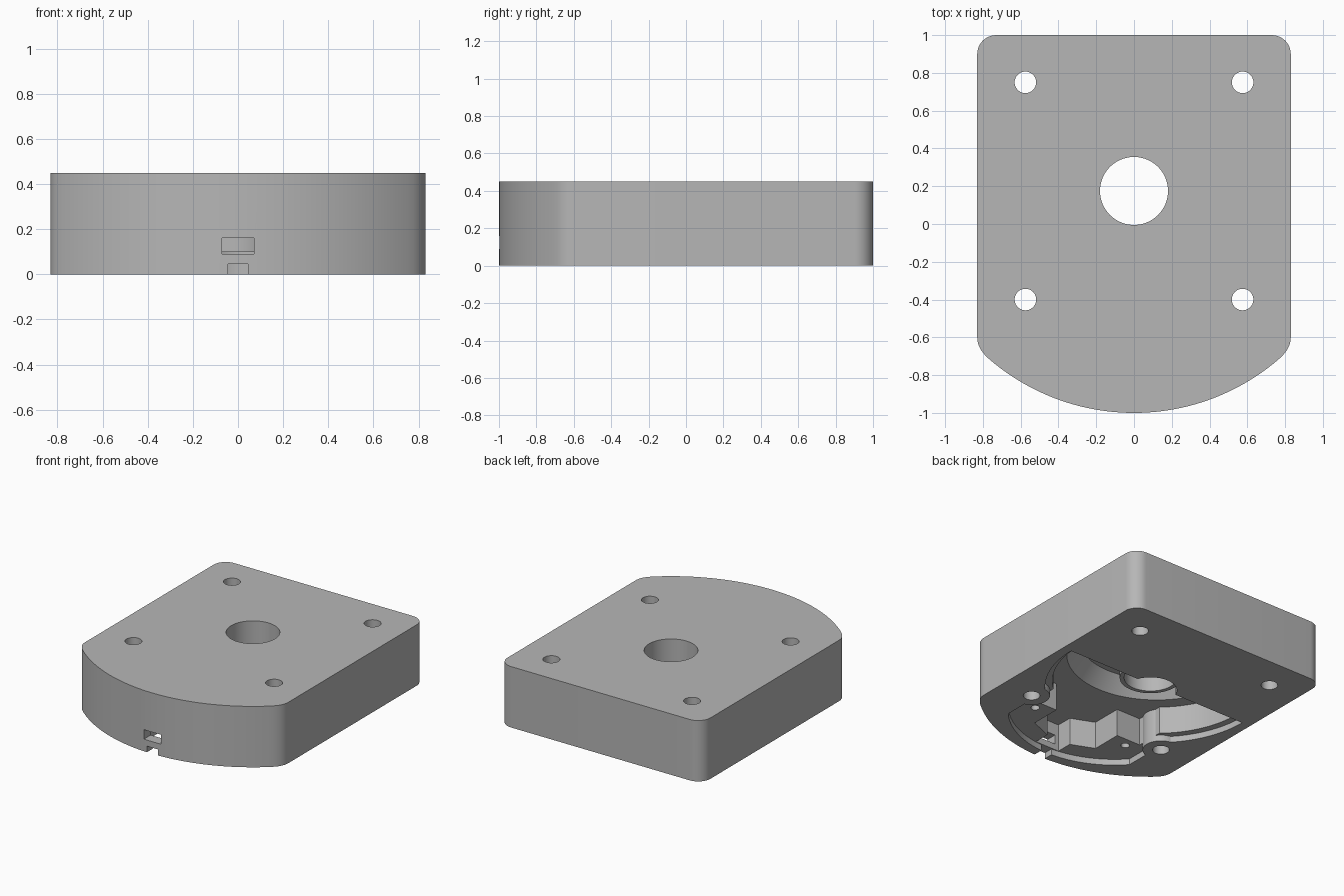
import bpy, bmesh, math

if "Cube" in bpy.data.objects:
    bpy.data.objects.remove(bpy.data.objects["Cube"], do_unlink=True)

HEIGHT = 0.45
LIP = 0.045        # depth of the lid recess
CEILING = 0.25     # depth of the main cavity
BACK = 0.24        # straight rear edge of the cavity
HUB_Y = 0.175      # shaft hole centre

grey = bpy.data.materials.new("plain grey")
grey.use_nodes = True
grey.diffuse_color = (0.47, 0.47, 0.47, 1)
grey.node_tree.nodes["Principled BSDF"].inputs["Base Color"].default_value = grey.diffuse_color


def arc(cx, cy, r, start, end, n=24):
    """Points along an arc, angles in degrees."""
    angles = [math.radians(start + (end - start) * i / n) for i in range(n + 1)]
    return [(cx + r * math.cos(a), cy + r * math.sin(a)) for a in angles]


def prism(name, points, z0, z1, top_scale=1.0, pivot_y=0.0):
    """Extrude a plan outline, optionally tapering it toward the top."""
    bm = bmesh.new()
    low = [bm.verts.new((x, y, z0)) for x, y in points]
    high = [bm.verts.new((x * top_scale, pivot_y + (y - pivot_y) * top_scale, z1))
            for x, y in points]
    bm.faces.new(low[::-1])
    bm.faces.new(high)
    for i in range(len(low)):
        j = (i + 1) % len(low)
        bm.faces.new((low[i], low[j], high[j], high[i]))
    bmesh.ops.recalc_face_normals(bm, faces=bm.faces)
    mesh = bpy.data.meshes.new(name)
    bm.to_mesh(mesh)
    bm.free()
    mesh.materials.append(grey)
    obj = bpy.data.objects.new(name, mesh)
    bpy.context.collection.objects.link(obj)
    return obj


def disc(name, x, y, r, z0, z1, n=48):
    return prism(name, arc(x, y, r, 0, 360 - 360 / n, n - 1), z0, z1)


def box(name, half, y0, y1, z0, z1):
    return prism(name, [(-half, y0), (half, y0), (half, y1), (-half, y1)], z0, z1)


def combine(target, tool, operation="DIFFERENCE"):
    """Apply a boolean and discard the tool."""
    mod = target.modifiers.new("combine", "BOOLEAN")
    mod.operation, mod.solver, mod.object = operation, "EXACT", tool
    bpy.context.view_layer.objects.active = target
    bpy.ops.object.modifier_apply(modifier=mod.name)
    bpy.data.objects.remove(tool, do_unlink=True)


def mirrored(right_half):
    """Close a half outline listed from front to back."""
    return right_half + [(-x, y) for x, y in reversed(right_half)]


# Housing: bowed front, rounded corners
p0, p1, p2 = (0.775, -0.708), (0.83, -0.657), (0.83, -0.6)
corner = []
for i in range(1, 9):
    t = i / 8
    corner.append(tuple((1 - t) ** 2 * a + 2 * t * (1 - t) * b + t * t * c
                        for a, b, c in zip(p0, p1, p2)))
half = arc(0, HUB_Y, 1.175, -89.3, -48.7, 30) + corner + arc(0.73, 0.9, 0.1, 0, 90, 10)
housing = prism("housing", mirrored(half), 0, HEIGHT)

# Cavity: lid recess, main chamber, deeper rear chamber
mounts = [(sx * 0.575, y) for sx in (-1, 1) for y in (-0.4, 0.75)]
recess_front = mirrored(arc(0, -0.205, 0.725, -89, -42, 16) + [(0.54, -0.25)])
chamber_front = mirrored([(0.1, -0.92), (0.1, -0.8), (0.27, -0.73), (0.27, -0.5),
                          (0.47, -0.5), (0.47, -0.2)])
cutters = [
    prism("recess_round", arc(0, BACK, 0.76, 180, 360, 64), -0.1, LIP),
    prism("recess_front", recess_front, -0.1, LIP),
    prism("chamber_round", arc(0, BACK, 0.71, 180, 360, 64), -0.1, CEILING),
    prism("chamber_front", chamber_front, -0.1, CEILING),
    prism("rear_chamber", arc(0, BACK, 0.62, 180, 360, 64), CEILING - 0.01, 0.36, 0.84, BACK),
]
for cutter in cutters:
    for x, y in mounts:
        if y < 0:
            combine(cutter, disc("mount_boss", x, y, 0.125, -0.2, 0.4))
    combine(housing, cutter)

# Collar around the shaft hole
combine(housing, disc("collar", 0, HUB_Y, 0.21, 0.1, 0.4, 64), "UNION")

# Shaft hole, mounting holes, blind lid screw holes
combine(housing, disc("shaft_hole", 0, HUB_Y, 0.18, -0.1, 0.6, 64))
for x, y in mounts:
    combine(housing, disc("mount_hole", x, y, 0.057, -0.1, 0.6))
for x in (-0.4, 0.4):
    combine(housing, disc("lid_screw_hole", x, -0.57, 0.03, -0.1, 0.2, 24))

# Connector window and the notch below it
combine(housing, box("connector_window", 0.07, -1.1, -0.88, 0.09, 0.16))
combine(housing, box("cable_notch", 0.045, -1.1, -0.88, -0.1, LIP))

bpy.ops.object.select_all(action="DESELECT")
housing.select_set(True)
bpy.context.view_layer.objects.active = housing
bpy.ops.object.shade_smooth_by_angle(angle=math.radians(30))
